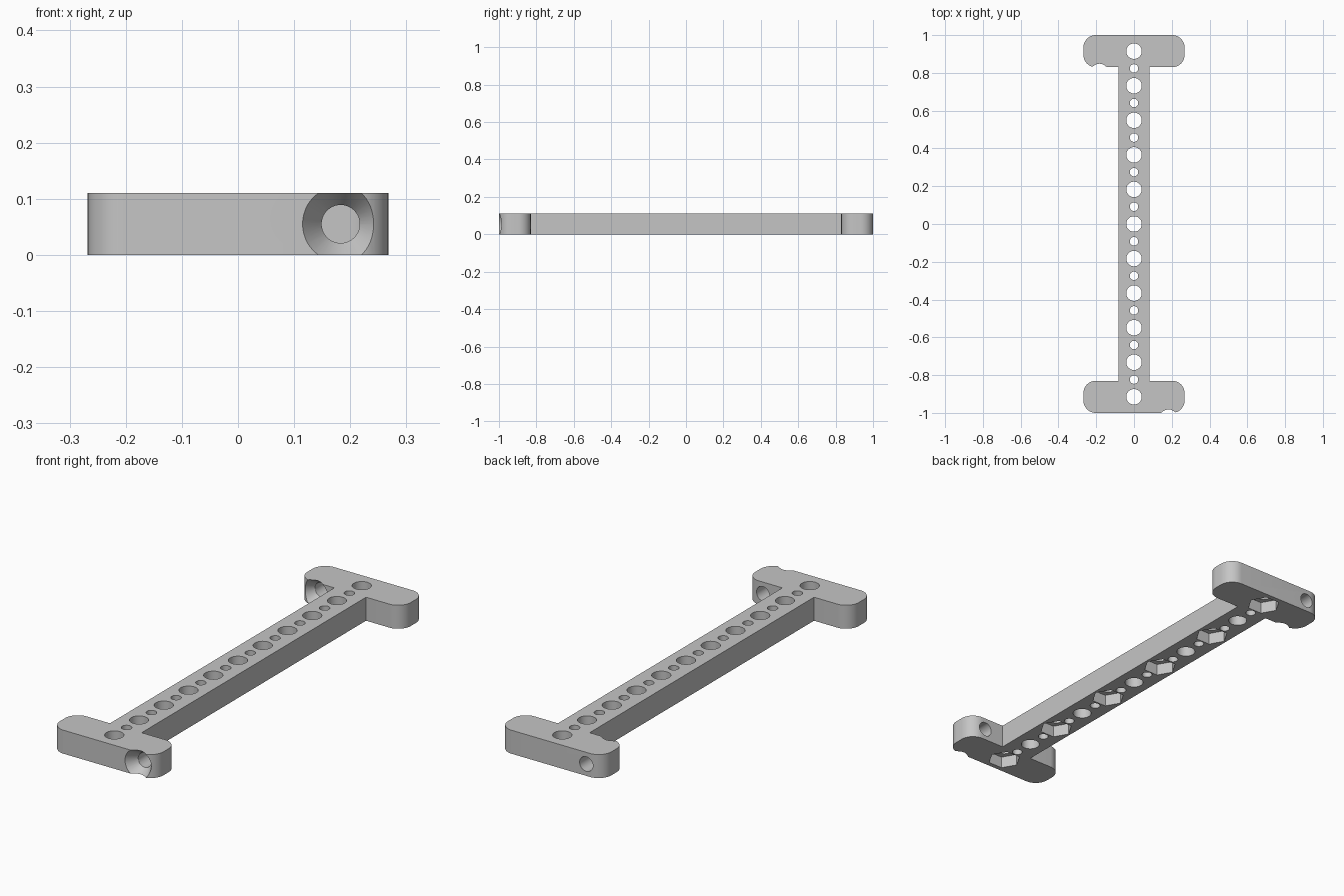
import bpy, bmesh, math
from mathutils import Matrix, Vector

cube = bpy.data.objects.get("Cube")
if cube:
    bpy.data.objects.remove(cube, do_unlink=True)

HEIGHT = 0.11
HEAD_X, HEAD_Y = 0.268, 0.83      # half width and inner edge of the end heads
BEAM_X = 0.082                    # half width of the beam
CORNER = 0.066
PITCH = 0.183                     # spacing of the large holes
SCREW_X = 0.183

grey = bpy.data.materials.new("light_grey")
grey.use_nodes = True
colour = (0.56, 0.56, 0.56, 1)
grey.diffuse_color = colour
grey.node_tree.nodes["Principled BSDF"].inputs["Base Color"].default_value = colour


def make_object(name, bm):
    bmesh.ops.recalc_face_normals(bm, faces=bm.faces)
    mesh = bpy.data.meshes.new(name)
    bm.to_mesh(mesh)
    bm.free()
    mesh.materials.append(grey)
    obj = bpy.data.objects.new(name, mesh)
    bpy.context.collection.objects.link(obj)
    return obj


def arc(cx, cy, start):
    """Quarter circle for a rounded head corner."""
    return [(cx + CORNER * math.cos(a), cy + CORNER * math.sin(a))
            for a in (start + math.pi / 2 * i / 12 for i in range(13))]


def cut(body, name, pieces):
    """Subtract (centre, r1, r2, depth, sides, rotation) pieces from the body."""
    bm = bmesh.new()
    for centre, r1, r2, depth, sides, rotation in pieces:
        bmesh.ops.create_cone(bm, cap_ends=True, segments=sides, radius1=r1,
                              radius2=r2, depth=depth,
                              matrix=Matrix.Translation(centre) @ rotation)
    cutter = make_object(name, bm)
    cutter.hide_render = True
    mod = body.modifiers.new(name, "BOOLEAN")
    mod.operation = "DIFFERENCE"
    mod.solver = "EXACT"
    mod.object = cutter
    bpy.context.view_layer.objects.active = body
    bpy.ops.object.modifier_apply(modifier=name)
    bpy.data.objects.remove(cutter, do_unlink=True)


# Beam with a rounded head at each end, as one extruded outline
half = [(BEAM_X, HEAD_Y)]
half += arc(HEAD_X - CORNER, HEAD_Y + CORNER, -math.pi / 2)
half += arc(HEAD_X - CORNER, 1 - CORNER, 0)
half += arc(-HEAD_X + CORNER, 1 - CORNER, math.pi / 2)
half += arc(-HEAD_X + CORNER, HEAD_Y + CORNER, math.pi)
half += [(-BEAM_X, HEAD_Y)]
outline = half + [(-x, -y) for x, y in half]
bm = bmesh.new()
base = bm.faces.new([bm.verts.new((x, y, 0)) for x, y in outline])
top = bmesh.ops.extrude_face_region(bm, geom=[base])["geom"]
bmesh.ops.translate(bm, vec=(0, 0, HEIGHT),
                    verts=[v for v in top if isinstance(v, bmesh.types.BMVert)])
bar = make_object("mounting_bar", bm)

upright = Matrix.Identity(4)
along_y = Matrix.Rotation(-math.pi / 2, 4, "X")
mid = HEIGHT / 2

# Alternating large and small holes through the beam
holes = []
for i in range(-10, 11):
    r = 0.041 if i % 2 == 0 else 0.0225
    holes.append((Vector((0, i * PITCH / 2, mid)), r, r, 0.3, 40, upright))
cut(bar, "beam_holes", holes)

# Hexagonal nut pockets under every second large hole
turn = Matrix.Rotation(math.pi / 2, 4, "Z")
cut(bar, "nut_pockets",
    [(Vector((0, i * PITCH, 0)), 0.073, 0.073, 0.11, 6, turn)
     for i in range(-5, 6, 2)])

# Screw holes through the heads, countersunk on the faces towards the front
screws = [(SCREW_X, -1), (-SCREW_X, HEAD_Y)]
cut(bar, "screw_holes",
    [(Vector((x, y + 0.08, mid)), 0.034, 0.034, 0.26, 40, along_y)
     for x, y in screws])
cut(bar, "countersinks",
    [(Vector((x, y + 0.0225, mid)), 0.075, 0.0297, 0.065, 48, along_y)
     for x, y in screws])

bpy.ops.object.select_all(action="DESELECT")
bar.select_set(True)
bpy.context.view_layer.objects.active = bar
bpy.ops.object.shade_smooth_by_angle(angle=math.radians(30))
